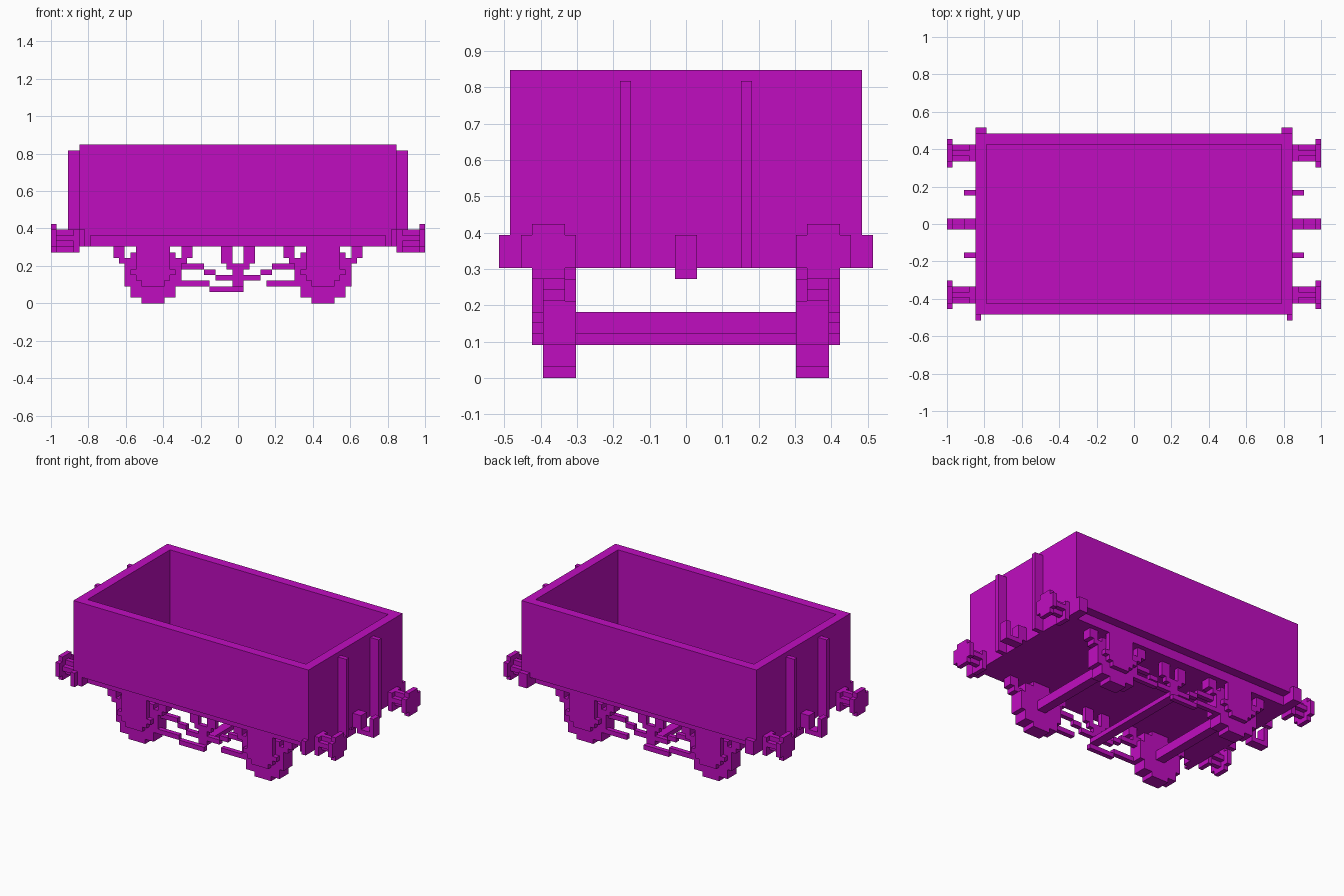
import bpy
import bmesh
from mathutils import Matrix, Vector

cube = bpy.data.objects.get("Cube")
if cube:
    bpy.data.objects.remove(cube, do_unlink=True)

U = 2 / 66  # one block of the grid all parts snap to
COLOUR = (0.53, 0.004, 0.53, 1)

paint = bpy.data.materials.new("magenta_paint")
paint.use_nodes = True
paint.diffuse_color = COLOUR
paint.node_tree.nodes["Principled BSDF"].inputs["Base Color"].default_value = COLOUR


def add_box(bm, x, y, z):
    """Add one box from (low, high) ranges in blocks."""
    lo, hi = Vector((x[0], y[0], z[0])), Vector((x[1], y[1], z[1]))
    matrix = Matrix.Translation((lo + hi) / 2) @ Matrix.Diagonal((*(hi - lo), 1))
    bmesh.ops.create_cube(bm, size=1, matrix=matrix)


def finish(name, bm):
    """Scale the blocks to units and make the painted object."""
    bmesh.ops.scale(bm, vec=(U, U, U), verts=bm.verts[:])
    bmesh.ops.recalc_face_normals(bm, faces=bm.faces[:])
    mesh = bpy.data.meshes.new(name)
    bm.to_mesh(mesh)
    bm.free()
    mesh.materials.append(paint)
    bpy.context.collection.objects.link(bpy.data.objects.new(name, mesh))


def flip(span, sign):
    return span if sign > 0 else (-span[1], -span[0])


def part(name, boxes, mirror_x=False, mirror_y=False):
    """One object from boxes, repeated across the chosen axes."""
    bm = bmesh.new()
    for sx in (1, -1) if mirror_x else (1,):
        for sy in (1, -1) if mirror_y else (1,):
            for x, y, z in boxes:
                add_box(bm, flip(x, sx), flip(y, sy), z)
    finish(name, bm)


# Open-topped body: inset the top and sink it to the floor
bm = bmesh.new()
add_box(bm, (-28, 28), (-16, 16), (12, 28))
top = max(bm.faces, key=lambda f: f.calc_center_median().z)
bmesh.ops.inset_region(bm, faces=[top], thickness=2, use_even_offset=True)
sunk = bmesh.ops.extrude_discrete_faces(bm, faces=[top])["faces"][0]
for v in sunk.verts:
    v.co.z = 12.05
finish("wagon_body", bm)

# Underframe and end beams
part("underframe", [((-26, 26), (-14, 14), (10, 12))])
part("end_beam", [((26, 28), (-16, 16), (10, 12))], mirror_x=True)
part("rear_beam_end", [((26, 28), (16, 17), (10, 13))], mirror_x=True)
part("front_beam_end", [((27, 28), (-17, -16), (10, 13))], mirror_x=True)

# Upright ribs on both ends
part("end_rib", [((28, 30), (5, 6), (10, 27))], True, True)

# Buffers: flange, cross-shaped shank and round head
part("buffer", [
    ((28, 29), (11, 14), (9, 13)),
    ((29, 32), (11, 14), (11, 12)),
    ((29, 32), (12, 13), (10, 13)),
    ((32, 33), (10, 15), (10, 13)),
    ((32, 33), (11, 14), (9, 14)),
], True, True)

# Coupling hook: block, link and hanging end
part("coupling", [
    ((28, 30), (-1, 1), (10, 13)),
    ((29, 33), (-1, 1), (9, 10)),
    ((32, 33), (-1, 1), (9, 13)),
], mirror_x=True)

# Wheels as stepped discs, from half width and height of each layer
LAYERS = [(2, 0, 1), (4, 1, 3), (5, 3, 7), (4, 7, 9), (2, 9, 10)]
AXLE_X = 15
part("wheel", [((AXLE_X - w, AXLE_X + w), (10, 13), (lo, hi))
               for w, lo, hi in LAYERS], True, True)
part("axle", [((AXLE_X - 1, AXLE_X + 1), (-10, 10), (4, 6))], mirror_x=True)

# Axle guards with axle boxes
part("axle_guard", [((AXLE_X - w, AXLE_X + w), (13, 14), (lo, hi))
                    for w, lo, hi in [(2, 3, 4), (3, 4, 5), (4, 5, 6), (3, 6, 10)]],
     True, True)

# Leaf springs with hangers at both tips
spring = [((AXLE_X - 6, AXLE_X + 6), (11, 13), (7, 8))]
for side in (-1, 1):
    tip = flip((5, 7), side)
    spring.append(((AXLE_X + tip[0], AXLE_X + tip[1]), (11, 13), (8, 10)))
part("leaf_spring", spring, True, True)

# Brake hangers, rods and cross shaft
part("brake_hanger", [
    ((1, 3), (11, 12), (7, 10)),
    ((0, 2), (11, 12), (6, 7)),
], True, True)
part("brake_crank", [((-1, 1), (11, 12), (3, 7))], mirror_y=True)
part("brake_push_rod", [
    ((6, 10), (11, 12), (6, 7)),
    ((4, 6), (11, 12), (5, 6)),
    ((1, 4), (11, 12), (4, 5)),
], True, True)
part("brake_lever", [
    ((-10, -5), (12, 13), (3, 4)),
    ((-5, 1), (12, 13), (2, 3)),
    ((5, 10), (12, 13), (3, 4)),
], mirror_y=True)
part("brake_shaft", [((-1, 1), (-12, 12), (3, 4))])
